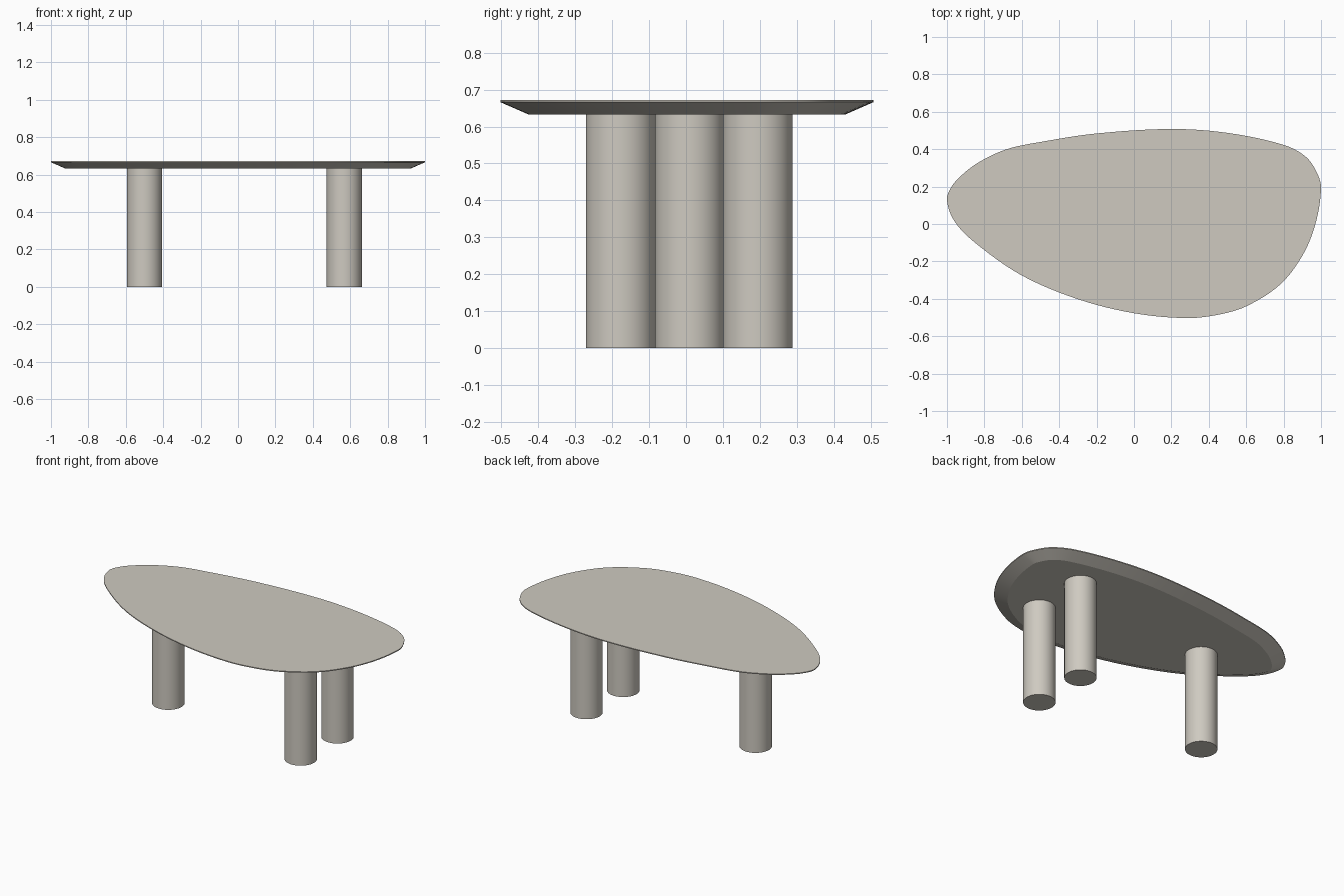
import bpy, bmesh, math
from mathutils import Vector
from mathutils.geometry import interpolate_bezier

if "Cube" in bpy.data.objects:
    bpy.data.objects.remove(bpy.data.objects["Cube"])

stone = bpy.data.materials.new("warm_grey")
stone.diffuse_color = (0.62, 0.59, 0.53, 1)
stone.use_nodes = True
stone.node_tree.nodes["Principled BSDF"].inputs["Base Color"].default_value = stone.diffuse_color

# Pebble outline of the top, clockwise from the left tip
KEYS = [Vector((x, y, 0)) for x, y in [
    (-1, .13), (-.975, .2), (-.92, .262), (-.83, .33), (-.68, .4), (-.48, .442),
    (-.2, .484), (.2, .508), (.5, .487), (.8, .423), (.92, .358), (.98, .27),
    (1, .19), (.97, .0), (.9, -.17), (.78, -.325), (.6, -.44), (.45, -.485),
    (.28, -.503), (0, -.477), (-.3, -.402), (-.6, -.275), (-.85, -.1), (-.96, .015)]]


def smooth_loop(keys, steps=6):
    n, out = len(keys), []
    tans = [(keys[(i + 1) % n] - keys[i - 1]).normalized() for i in range(n)]
    for i in range(n):
        a, b = keys[i], keys[(i + 1) % n]
        h = (b - a).length / 3
        out += interpolate_bezier(a, a + tans[i] * h, b - tans[(i + 1) % n] * h, b, steps + 1)[:-1]
    return out


def inset(loop, d):
    n, out = len(loop), []
    for i in range(n):
        t = (loop[(i + 1) % n] - loop[i - 1]).normalized()
        out.append(loop[i] + Vector((t.y, -t.x, 0)) * d)
    return out


def finish(bm, name):
    bmesh.ops.recalc_face_normals(bm, faces=bm.faces)
    me = bpy.data.meshes.new(name)
    bm.to_mesh(me)
    bm.free()
    ob = bpy.data.objects.new(name, me)
    bpy.context.collection.objects.link(ob)
    me.materials.append(stone)
    bpy.ops.object.select_all(action='DESELECT')
    ob.select_set(True)
    bpy.context.view_layer.objects.active = ob
    bpy.ops.object.shade_smooth_by_angle(angle=math.radians(20))
    return ob


# Table top: thin lip above a wide undercut bevel
outline = smooth_loop(KEYS)
bm = bmesh.new()
rings = []
for d, z in [(.078, .632), (0, .666), (0, .672)]:
    rings.append([bm.verts.new((p.x, p.y, z)) for p in inset(outline, d)])
n = len(outline)
for lo, hi in zip(rings, rings[1:]):
    for i in range(n):
        j = (i + 1) % n
        bm.faces.new((lo[i], lo[j], hi[j], hi[i]))
bm.faces.new(rings[0])
bm.faces.new(rings[-1])
finish(bm, "table_top")

# Three round legs
for name, x, y in [("left_leg", -.5, .01), ("front_right_leg", .568, -.177),
                   ("back_right_leg", .568, .194)]:
    bm = bmesh.new()
    bmesh.ops.create_cone(bm, cap_ends=True, segments=64, radius1=.094, radius2=.094, depth=.634)
    bmesh.ops.translate(bm, verts=bm.verts, vec=(x, y, .317))
    finish(bm, name)
